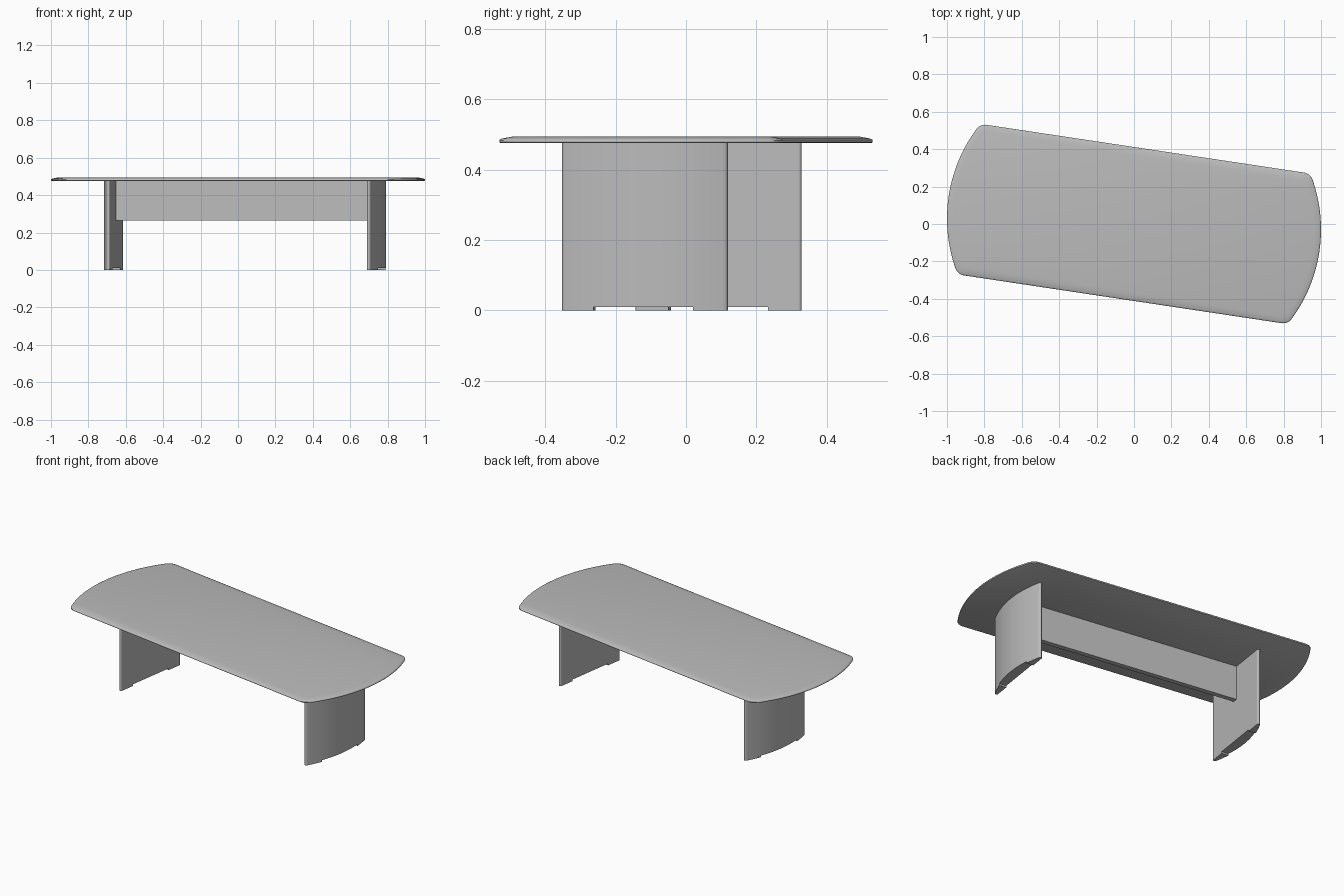
import bpy
import bmesh
import math
from mathutils import Matrix, Vector

cube = bpy.data.objects.get("Cube")
if cube:
    bpy.data.objects.remove(cube, do_unlink=True)

TURN = Matrix.Rotation(math.radians(-8.55), 4, 'Z')
BASE = Matrix.Translation((0.037, -0.012, 0)) @ TURN   # underframe sits slightly off centre
UNDERSIDE = 0.475

grey = bpy.data.materials.new("plain_grey")
grey.use_nodes = True
grey.diffuse_color = (0.5, 0.5, 0.5, 1)
grey.node_tree.nodes["Principled BSDF"].inputs["Base Color"].default_value = (0.5, 0.5, 0.5, 1)


def loft(name, rings, matrix):
    """Skin a stack of (outline, height) rings and cap both ends."""
    bm = bmesh.new()
    loops = [[bm.verts.new((x, y, z)) for x, y in pts] for pts, z in rings]
    n = len(loops[0])
    for low, high in zip(loops, loops[1:]):
        for i in range(n):
            j = (i + 1) % n
            bm.faces.new((low[i], low[j], high[j], high[i]))
    bm.faces.new(loops[0][::-1])
    bm.faces.new(loops[-1])
    bmesh.ops.remove_doubles(bm, verts=bm.verts, dist=1e-5)
    bmesh.ops.recalc_face_normals(bm, faces=bm.faces)
    mesh = bpy.data.meshes.new(name)
    bm.to_mesh(mesh)
    bm.free()
    mesh.materials.append(grey)
    obj = bpy.data.objects.new(name, mesh)
    obj.matrix_world = matrix
    bpy.context.collection.objects.link(obj)
    return obj


def top_outline(inset):
    """Long slab with bowed ends and small rounded corners."""
    half, radius, centre, r = 0.407 - inset, 0.807 - inset, 0.195, 0.035
    a = math.asin(half / radius)
    trim = a - r / radius
    corner = Vector((centre + radius * math.cos(a), half))
    start = Vector((centre + radius * math.cos(trim), radius * math.sin(trim)))
    end = corner - Vector((r, 0))
    bend = []
    for i in range(9):
        t = i / 8
        bend.append(start * (1 - t) ** 2 + corner * 2 * t * (1 - t) + end * t * t)
    arc = []
    for i in range(1, 32):
        b = trim * (i / 16 - 1)
        arc.append(Vector((centre + radius * math.cos(b), radius * math.sin(b))))
    side = [Vector((p.x, -p.y)) for p in reversed(bend)] + arc + bend
    return [tuple(p) for p in side] + [(-p.x, -p.y) for p in side]


def leg_outline(lo, hi, steps):
    """D-shaped section: flat inside, bowed outside, rounded tips."""
    c, r, bow = 0.238, 0.008, 0.045
    a0, a1 = math.asin(lo), math.asin(hi)
    inner, outer = [], []
    for i in range(steps + 1):
        v = c * math.sin(a0 + (a1 - a0) * i / steps)
        over = max(0, abs(v) - (c - r))
        tip = r - math.sqrt(max(0, r * r - over * over))
        inner.append((0.695 + tip, v))
        outer.append((0.695 + 2 * r + bow * (1 - (v / c) ** 2) - tip, v))
    return outer + inner[::-1]


# Tabletop with a soft bevelled rim
rim = [(0.005, UNDERSIDE), (0.001, 0.477), (0, 0.479), (0, 0.483),
       (0.002, 0.486), (0.008, 0.4885), (0.035, 0.494)]
parts = [loft("tabletop", [(top_outline(d), z) for d, z in rim], TURN)]

# Two curved panel legs, each on two low feet
for side, angle in (("left", 0), ("right", math.pi)):
    place = BASE @ Matrix.Rotation(angle, 4, 'Z')
    panel = leg_outline(-1, 1, 48)
    parts.append(loft(side + "_leg", [(panel, 0.01), (panel, UNDERSIDE)], place))
    for end, lo, hi in (("front", -1, -0.6), ("back", 0.6, 1)):
        foot = leg_outline(lo, hi, 16)
        parts.append(loft(f"{side}_{end}_foot", [(foot, 0), (foot, 0.01)], place))

# Stretcher board between the legs
board = [(-0.695, -0.015), (0.695, -0.015), (0.695, 0.015), (-0.695, 0.015)]
parts.append(loft("stretcher", [(board, 0.265), (board, UNDERSIDE)], BASE))

# Smooth curves, crisp edges
bpy.ops.object.select_all(action='DESELECT')
for obj in parts:
    obj.select_set(True)
bpy.context.view_layer.objects.active = parts[0]
bpy.ops.object.shade_smooth_by_angle(angle=math.radians(35))
